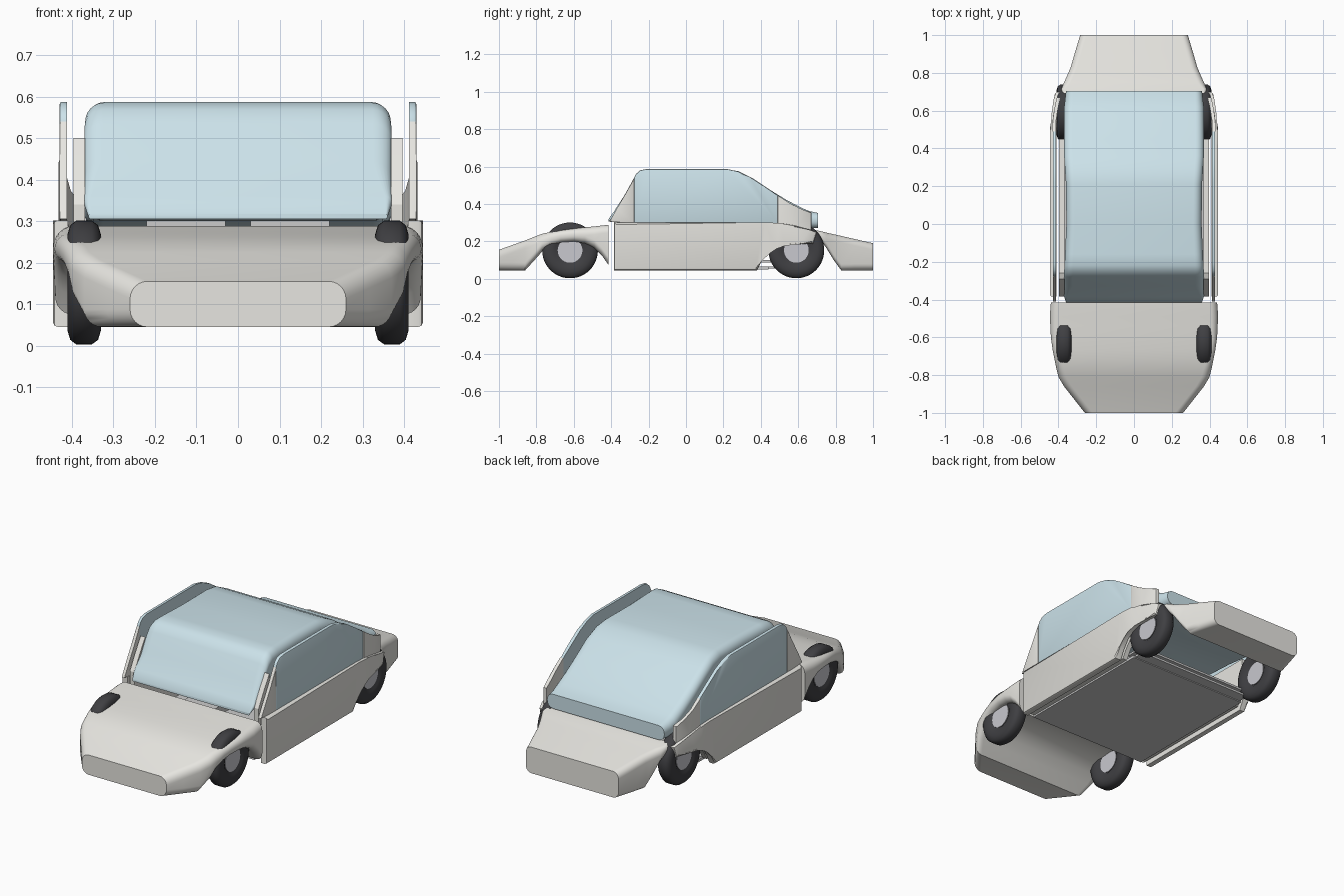
import bpy, bmesh, math

if "Cube" in bpy.data.objects:
    bpy.data.objects.remove(bpy.data.objects["Cube"])

def material(name, rgb):
    m = bpy.data.materials.new(name)
    m.diffuse_color = (*rgb, 1)
    m.use_nodes = True
    m.node_tree.nodes["Principled BSDF"].inputs["Base Color"].default_value = m.diffuse_color
    return m

PAINT = material("off_white_paint", (0.80, 0.79, 0.75))
GLASS = material("pale_blue_glass", (0.60, 0.76, 0.82))
RUBBER = material("dark_rubber", (0.05, 0.05, 0.055))
HUB = material("hub_grey", (0.58, 0.58, 0.62))

def finish(name, bm, mat=None, angle=40):
    bmesh.ops.recalc_face_normals(bm, faces=bm.faces)
    me = bpy.data.meshes.new(name)
    bm.to_mesh(me)
    bm.free()
    ob = bpy.data.objects.new(name, me)
    bpy.context.collection.objects.link(ob)
    if mat:
        me.materials.append(mat)
    bpy.ops.object.select_all(action='DESELECT')
    ob.select_set(True)
    bpy.context.view_layer.objects.active = ob
    bpy.ops.object.shade_smooth_by_angle(angle=math.radians(angle))
    return ob

def loft(name, stations, radius, mat):
    """Rounded-rectangle sections along y: (y, half width, bottom, top)."""
    bm = bmesh.new()
    rings = []
    for y, w, zb, zt in stations:
        r = min(radius, (zt - zb) * 0.45)
        ring = []
        for k, (cx, cz) in enumerate(((w - r, zt - r), (r - w, zt - r),
                                      (r - w, zb + r), (w - r, zb + r))):
            for i in range(7):
                a = math.pi / 2 * (k + i / 6)
                ring.append(bm.verts.new((cx + r * math.cos(a), y, cz + r * math.sin(a))))
        rings.append(ring)
    for a, b in zip(rings, rings[1:]):
        for i in range(len(a)):
            j = (i + 1) % len(a)
            bm.faces.new((a[i], a[j], b[j], b[i]))
    bm.faces.new(rings[0])
    bm.faces.new(rings[-1])
    return finish(name, bm, mat)

def panel(name, pts, x0, x1, mat, bevel=0.008):
    """Side profile (y, z) made into an upright panel, on both sides."""
    for s, side in ((1, "left"), (-1, "right")):
        bm = bmesh.new()
        rings = []
        for x in (x0, x1):
            # tail of the panel tucks inward
            rings.append([bm.verts.new((s * (x - 0.03 * max(0, min(1, (y - 0.57) / 0.13))), y, z))
                          for y, z in pts])
        a, b = rings
        inner = bm.faces.new(a)
        outer = bm.faces.new(b)
        for i in range(len(pts)):
            j = (i + 1) % len(pts)
            bm.faces.new((a[i], a[j], b[j], b[i]))
        if bevel:
            bmesh.ops.bevel(bm, geom=list(outer.edges), offset=bevel, segments=2,
                            profile=0.5, affect='EDGES')
        bmesh.ops.triangulate(bm, faces=[f for f in bm.faces if len(f.verts) > 4])
        finish(f"{side}_{name}", bm, mat, 30)

def box(name, lo, hi, mat=None):
    bm = bmesh.new()
    bmesh.ops.create_cube(bm, size=1)
    for v in bm.verts:
        v.co = [(a + b) / 2 + c * (b - a) for a, b, c in zip(lo, hi, v.co)]
    return finish(name, bm, mat)

def lathe(name, profile, centre, s, mat, n=48):
    """Revolve (x, radius) around the wheel axle."""
    bm = bmesh.new()
    rings = [[bm.verts.new((s * x, centre[0] + r * math.cos(2 * math.pi * i / n),
                            centre[1] + r * math.sin(2 * math.pi * i / n))) for i in range(n)]
             for x, r in profile]
    for a, b in zip(rings, rings[1:]):
        for i in range(n):
            j = (i + 1) % n
            bm.faces.new((a[i], a[j], b[j], b[i]))
    bm.faces.new(rings[0])
    bm.faces.new(rings[-1])
    finish(name, bm, mat)

# Front body: hood with full-width wheel arch beneath
loft("front_body", [(-1, .26, .045, .155), (-.93, .315, .045, .18), (-.86, .37, .045, .205),
                    (-.81, .40, .10, .225), (-.77, .41, .145, .24), (-.72, .42, .178, .252),
                    (-.67, .43, .195, .26), (-.60, .44, .20, .268), (-.54, .443, .19, .275),
                    (-.49, .445, .165, .28), (-.45, .443, .125, .285), (-.415, .44, .075, .288)],
     .042, PAINT)

# Rear body: tail with the back half of the arch
loft("rear_body", [(.68, .375, .24, .262), (.715, .385, .215, .256), (.75, .37, .165, .247),
                   (.79, .352, .10, .238), (.83, .335, .045, .229), (.90, .315, .045, .213),
                   (1, .285, .045, .19)], .035, PAINT)

# Canopy: windscreen, roof and sloping rear window in one
loft("canopy_glass", [(-.415, .36, .305, .318), (-.385, .37, .325, .36), (-.33, .37, .325, .445),
                      (-.28, .37, .32, .535), (-.255, .37, .31, .568), (-.22, .368, .305, .585),
                      (-.16, .365, .30, .587), (.0, .358, .30, .587), (.21, .36, .30, .587),
                      (.28, .365, .30, .575), (.36, .37, .30, .535), (.45, .37, .29, .475),
                      (.54, .37, .28, .42), (.62, .37, .275, .378), (.66, .365, .27, .362),
                      (.705, .36, .272, .352)], .045, GLASS)

# Doors with rear arch, side windows and pillars
arch = [(.38, .045), (.405, .095), (.44, .145), (.48, .172), (.53, .188), (.61, .195),
        (.68, .187), (.70, .25)]
panel("door", [(-.385, .045)] + arch + [(.66, .262), (.58, .285), (.50, .298), (.42, .302),
                                        (-.385, .302)], .41, .446, PAINT, .012)
panel("side_window", [(-.278, .295), (.49, .295), (.49, .447), (.42, .493), (.34, .545),
                      (.28, .573), (.22, .587), (-.21, .587), (-.245, .58), (-.268, .56),
                      (-.278, .54)], .412, .430, GLASS, .006)
panel("front_pillar", [(-.41, .305), (-.278, .297), (-.278, .54), (-.32, .46), (-.37, .375)],
      .412, .430, PAINT, .003)
panel("rear_pillar", [(.49, .29), (.58, .28), (.67, .262), (.67, .355), (.61, .373),
                      (.55, .405), (.49, .447)], .412, .432, PAINT, .003)

# Inner body side with its own front pillar
panel("inner_side", [(-.38, .06), (.38, .06), (.41, .11), (.45, .16), (.45, .31), (-.26, .31),
                     (-.29, .50), (-.34, .42), (-.385, .34)], .368, .396, PAINT, 0)

# Floor, rear cross slats and seats
box("floor", (-.37, -.385, .05), (.37, .44, .065))
box("lower_slat", (-.36, .38, .055), (.36, .50, .067))
box("upper_slat", (-.36, .38, .088), (.36, .49, .10))
for s in (-1, 1):
    x0, x1 = sorted((s * .03, s * .22))
    box("seat_back", (x0, .02, .10), (x1, .10, .42))
    box("seat_cushion", (x0, -.2, .07), (x1, .10, .14))

# Wheels
tyre = [(.345, .065), (.333, .08), (.33, .115), (.337, .138), (.352, .149), (.39, .149),
        (.404, .138), (.411, .115), (.408, .08), (.398, .065)]
for y, end in ((-.62, "front"), (.59, "rear")):
    for s, side in ((1, "left"), (-1, "right")):
        lathe(f"{end}_{side}_tyre", tyre, (y, .152), s, RUBBER)
        lathe(f"{end}_{side}_hub", [(.342, .064), (.402, .066)], (y, .152), s, HUB)
